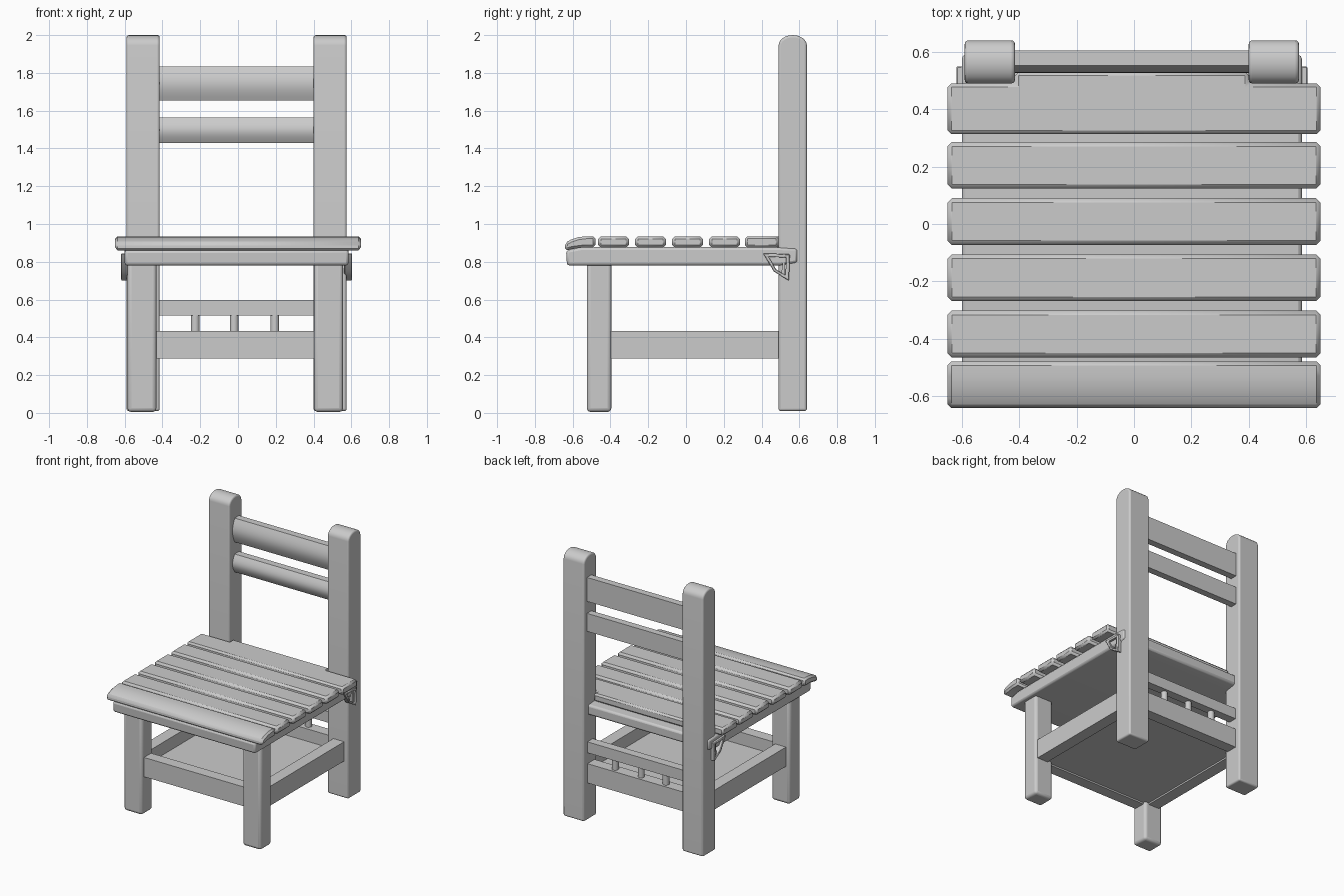
import bpy, bmesh, math
from mathutils import Vector

if "Cube" in bpy.data.objects:
    bpy.data.objects.remove(bpy.data.objects["Cube"])

CX = -0.0075  # the frame's mirror line


def finish(name, bm, bevel=0, segments=1):
    bmesh.ops.recalc_face_normals(bm, faces=bm.faces[:])
    mesh = bpy.data.meshes.new(name)
    bm.to_mesh(mesh)
    bm.free()
    ob = bpy.data.objects.new(name, mesh)
    bpy.context.collection.objects.link(ob)
    if bevel:
        m = ob.modifiers.new("bevel", 'BEVEL')
        m.width, m.segments, m.limit_method = bevel, segments, 'ANGLE'
        m.angle_limit = math.radians(40)
    bpy.ops.object.select_all(action='DESELECT')
    ob.select_set(True)
    bpy.context.view_layer.objects.active = ob
    bpy.ops.object.shade_smooth_by_angle(angle=math.radians(30))
    return ob


def prism(name, pts, axis, lo, hi, bevel=0, segments=1):
    """Extrude a 2D profile: axis 'x' takes (y, z) points, axis 'z' takes (x, y)."""
    bm = bmesh.new()
    place = (lambda p: (lo, p[0], p[1])) if axis == 'x' else (lambda p: (p[0], p[1], lo))
    face = bm.faces.new([bm.verts.new(place(p)) for p in pts])
    ext = bmesh.ops.extrude_face_region(bm, geom=[face])
    offset = Vector((hi - lo, 0, 0) if axis == 'x' else (0, 0, hi - lo))
    for v in ext['geom']:
        if isinstance(v, bmesh.types.BMVert):
            v.co += offset
    return finish(name, bm, bevel, segments)


def box(name, x0, x1, y0, y1, z0, z1, bevel=0, segments=1):
    return prism(name, [(x0, y0), (x1, y0), (x1, y1), (x0, y1)], 'z', z0, z1, bevel, segments)


# back posts with rounded tops
arc = [(0.565 + 0.075 * math.cos(math.pi * i / 12), 1.945 + 0.055 * math.sin(math.pi * i / 12))
       for i in range(13)]
for side, x0 in (("left", -0.59), ("right", 0.40)):
    prism("back_post_" + side, [(0.49, 0.01), (0.64, 0.01)] + arc[:], 'x', x0, x0 + 0.175, 0.012, 3)

# front legs
for side, x0 in (("left", -0.585), ("right", 0.403)):
    box("front_leg_" + side, x0, x0 + 0.153, -0.525, -0.395, 0.005, 0.80, 0.02, 3)

# backrest rails: flat back, bulged front
for name, z0, z1 in (("backrest_top_rail", 1.655, 1.835), ("backrest_lower_rail", 1.43, 1.565)):
    front = [(0.553 - 0.026 * math.sin(math.pi * i / 10), z0 + (z1 - z0) * i / 10) for i in range(11)]
    prism(name, [(0.605, z0)] + front + [(0.605, z1)], 'x', -0.43, 0.415)

# seat base
prism("seat_base", [(-0.63, 0.78), (0.50, 0.78), (0.59, 0.795), (0.59, 0.87), (0.48, 0.877),
                    (-0.55, 0.877), (-0.635, 0.86)], 'x', -0.60, 0.585, 0.014, 2)

# seat slats
for i in range(4):
    y0 = -0.465 + 0.196 * i
    box(f"seat_slat_{i + 2}", -0.65, 0.65, y0, y0 + 0.163, 0.875, 0.935, 0.015)
prism("seat_slat_front", [(-0.48, 0.875), (-0.48, 0.935), (-0.53, 0.935), (-0.57, 0.93), (-0.61, 0.917),
                          (-0.64, 0.90), (-0.642, 0.858), (-0.60, 0.868), (-0.55, 0.875)],
      'x', -0.65, 0.65, 0.013)
# rear slat, notched around the posts
prism("seat_slat_rear", [(-0.65, 0.313), (0.65, 0.313), (0.65, 0.49), (0.40, 0.49), (0.40, 0.53),
                         (-0.415, 0.53), (-0.415, 0.49), (-0.65, 0.49)], 'z', 0.875, 0.935, 0.013)

# lower shelf: frame boards and panel
for side, x0 in (("left", -0.555), ("right", 0.45)):
    box("shelf_side_" + side, x0, x0 + 0.09, -0.45, 0.55, 0.288, 0.433)
for side, y0 in (("front", -0.50), ("back", 0.515)):
    box("shelf_board_" + side, -0.50, 0.485, y0, y0 + 0.085, 0.288, 0.433)
box("shelf_panel", -0.49, 0.475, -0.44, 0.54, 0.30, 0.34)

# rear gallery rail and spindles
box("gallery_rail", -0.43, 0.415, 0.535, 0.60, 0.515, 0.597)
for i, x in enumerate((-0.226, -0.02, 0.195)):
    bm = bmesh.new()
    bmesh.ops.create_cone(bm, cap_ends=True, segments=20, radius1=0.023, radius2=0.023, depth=0.10)
    bmesh.ops.translate(bm, vec=(x, 0.56, 0.475), verts=bm.verts)
    finish(f"gallery_spindle_{i + 1}", bm)

# open triangular brackets outside the seat base
outer = [(0.408, 0.845), (0.55, 0.84), (0.545, 0.70), (0.465, 0.748)]
inner = [(0.437, 0.827), (0.53, 0.822), (0.527, 0.728), (0.477, 0.76)]
for side, s in (("left", -1), ("right", 1)):
    bm = bmesh.new()
    rings = [[bm.verts.new((CX + s * d, y, z)) for y, z in loop]
             for d, loop in ((0.57, outer), (0.612, outer), (0.612, inner), (0.57, inner))]
    for a in range(4):
        r, q = rings[a], rings[(a + 1) % 4]
        for i in range(4):
            j = (i + 1) % 4
            bm.faces.new((r[i], r[j], q[j], q[i]))
    finish("bracket_" + side, bm, 0.004)
    # curved rib inside the bracket
    x0 = CX + s * 0.585
    prism("bracket_rib_" + side, [(0.515, 0.825), (0.525, 0.825), (0.525, 0.72), (0.505, 0.74)],
          'x', min(x0, x0 + s * 0.015), max(x0, x0 + s * 0.015))
